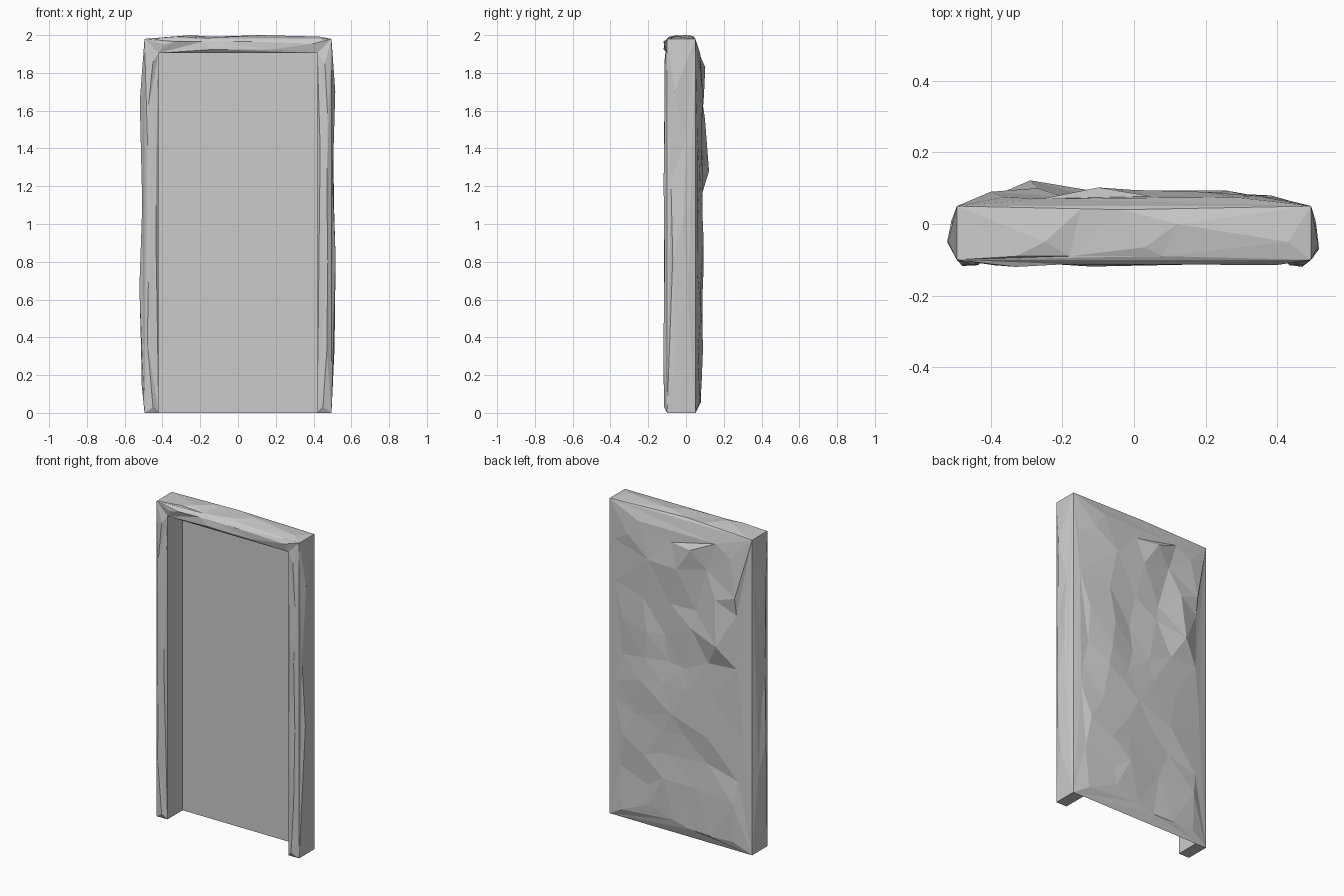
import bpy, random
from mathutils import Vector
from mathutils.geometry import delaunay_2d_cdt

if "Cube" in bpy.data.objects:
    bpy.data.objects.remove(bpy.data.objects["Cube"])

random.seed(7)
W, H = 0.495, 1.98          # outer half width, height
IW, IH = 0.42, 1.905        # opening half width, height
F, B = -0.10, 0.05          # front and back planes


def patch(outline, bumps, place, normal):
    """Triangulated chipped-stone facet: flat outline, raised inner points."""
    pts = [(u, v, 0.0) for u, v in outline] + list(bumps)
    n = len(outline)
    vs, _, fs, orig, _, _ = delaunay_2d_cdt(
        [Vector(p[:2]) for p in pts], [], [list(range(n))], 1, 1e-5)
    verts = []
    for p, o in zip(vs, orig):
        h = pts[o[0]][2] if o else 0.0
        verts.append(Vector(place(p.x, p.y, h)))
    faces = []
    for f in fs:
        a, b, c = (verts[i] for i in f[:3])
        flip = (b - a).cross(c - a).dot(Vector(normal)) < 0
        faces.append(list(reversed(f)) if flip else list(f))
    return verts, faces


def build(name, patches):
    verts, faces = [], []
    for v, f in patches:
        k = len(verts)
        verts += v
        faces += [[i + k for i in t] for t in f]
    me = bpy.data.meshes.new(name)
    me.from_pydata([tuple(v) for v in verts], [], faces)
    me.update()
    ob = bpy.data.objects.new(name, me)
    bpy.context.collection.objects.link(ob)


def rect(u0, v0, u1, v1):
    return [(u0, v0), (u1, v0), (u1, v1), (u0, v1)]


# Front of the frame: one U-shaped chipped face
u_shape = [(-W, 0), (-IW, 0), (-IW, IH), (IW, IH), (IW, 0), (W, 0), (W, H), (-W, H)]
left_ridge = [(-.45, 1.86), (-.475, 1.62), (-.48, 1.46), (-.435, 1.33), (-.46, 1.05),
              (-.435, .96), (-.44, .83), (-.475, .67), (-.48, .37), (-.45, .03)]
right_ridge = [(.46, 1.85), (.475, 1.57), (.435, 1.4), (.47, 1.22), (.44, 1.08),
               (.475, .8), (.45, .52), (.47, .33), (.45, .03)]
lintel_ridge = [(-.39, 1.95), (-.33, 1.965), (-.19, 1.965), (-.12, 1.925),
                (-.02, 1.95), (.07, 1.965), (.18, 1.925), (.4, 1.955)]
front = [(x, z, random.uniform(.012, .02)) for x, z in left_ridge + right_ridge + lintel_ridge]
parts = [patch(u_shape, front, lambda x, z, h: (x, F - h, z), (0, -1, 0))]

# Outer sides
right_side = [(-.06, 1.7, .02), (.0, 1.45, .008), (-.02, 1.2, .012), (-.08, 1.23, .006),
              (-.01, 1.03, .015), (-.07, .82, .022), (.01, .6, .012), (-.05, .34, .016)]
left_side = [(-.05, 1.65, .025), (.0, 1.4, .012), (-.06, 1.1, .012), (-.03, .9, .008),
             (-.05, .67, .027), (.01, .5, .015), (-.04, .33, .018), (-.05, .15, .015)]
parts += [
    patch(rect(F, 0, B, H), right_side, lambda y, z, h: (W + h, y, z), (1, 0, 0)),
    patch(rect(F, 0, B, H), left_side, lambda y, z, h: (-W - h, y, z), (-1, 0, 0))]

# Top
top = [(-.33, -.09, .012), (-.25, -.05, .02), (-.18, -.09, .004), (-.15, .04, .012),
       (-.03, .04, .015), (.03, -.065, .015), (.08, -.09, .006), (.12, .0, .02),
       (.43, -.05, .012)]
parts.append(patch(rect(-W, F, W, B), top, lambda x, y, h: (x, y, H + h), (0, 0, 1)))

# Inner reveals of the opening and undersides of the feet
for s in (-1, 1):
    parts.append(patch(rect(F, 0, B, IH), [], lambda y, z, h: (s * IW, y, z), (-s, 0, 0)))
    a, b = sorted((s * IW, s * W))
    parts.append(patch(rect(a, F, b, B), [], lambda x, y, h: (x, y, 0), (0, 0, -1)))
parts.append(patch(rect(-IW, F, IW, B), [], lambda x, y, h: (x, y, IH), (0, 0, -1)))
build("stone_frame", parts)

# Smooth panel filling the opening
build("recess_panel", [patch(rect(-IW, 0, IW, IH), [],
                             lambda x, z, h: (x, B, z), (0, -1, 0))])

# Rough back: named peaks and hollows plus a jittered scatter
back = [(-.29, 1.28, .072), (-.27, 1.56, .05), (-.1, 1.83, .052), (.0, 1.68, .045),
        (.26, .92, .043), (.04, .76, .043), (-.2, .5, .015), (.1, .34, .04),
        (-.4, 1.15, .02), (-.38, .3, .03), (.35, 1.8, .028), (-.4, 1.6, .04)]
for i in range(6):
    for j in range(10):
        x = -.41 + .82 * i / 5 + random.uniform(-.05, .05)
        z = .1 + 1.78 * j / 9 + random.uniform(-.06, .06)
        if all((x - p[0]) ** 2 + (z - p[1]) ** 2 > .012 for p in back):
            edge = min(1, (W - abs(x)) / .15)
            back.append((x, z, edge * random.uniform(.02, .04)))
build("rough_back", [patch(rect(-W, 0, W, H), back,
                           lambda x, z, h: (x, B + h, z), (0, 1, 0))])
